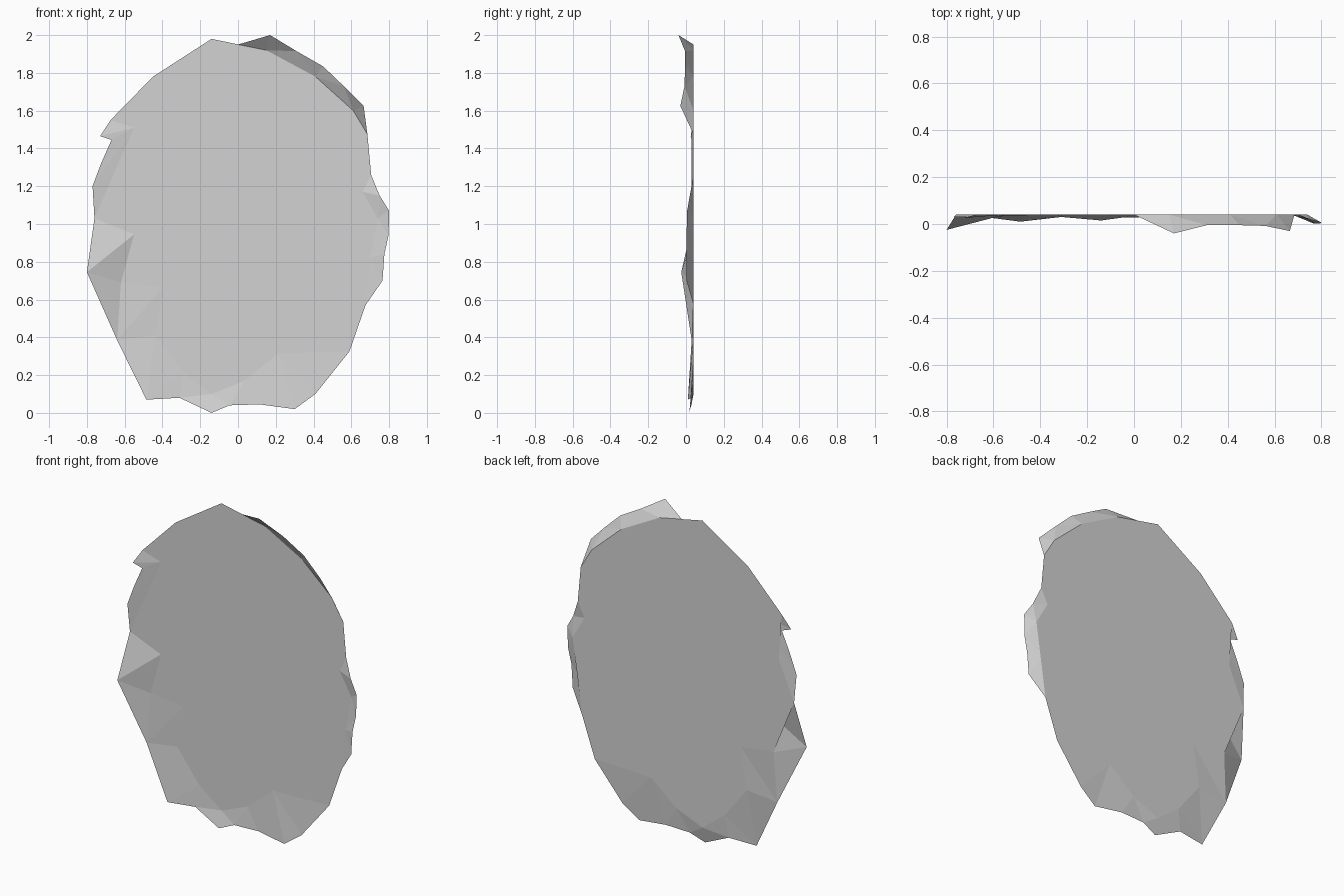
import bpy, bmesh
from mathutils import Vector

if "Cube" in bpy.data.objects:
    bpy.data.objects.remove(bpy.data.objects["Cube"])

BACK = 0.04  # depth of the flat middle of the sheet

# Torn rim sections: rim points (x, z, depth) and the fold points (x, z) inside them
top_right = ([(0, 1.95, BACK), (.17, 2.0, -.04), (.31, 1.915, -.005), (.45, 1.835, -.005),
              (.56, 1.73, -.008), (.665, 1.625, -.03), (.685, 1.475, BACK)],
             [(.15, 1.92), (.41, 1.78), (.61, 1.6)])
right = ([(.705, 1.26, BACK), (.75, 1.15, .02), (.8, 1.07, .006), (.797, .94, .003),
          (.775, .84, .001), (.765, .70, .003), (.675, .57, BACK)],
         [(.66, 1.17), (.74, 1.03), (.70, .82)])
bottom = ([(.59, .325, BACK), (.41, .10, .03), (.30, .02, .02), (.115, .045, .03),
           (-.045, .04, .028), (-.14, 0, .015), (-.31, .08, .03), (-.485, .07, .01),
           (-.64, .385, .03), (-.8, .745, -.025), (-.76, 1.03, BACK)],
          [(.21, .314), (.035, .17), (-.14, .1), (-.29, .215), (-.44, .41),
           (-.395, .667), (-.62, .69), (-.55, .945)])
left = ([(-.76, 1.03, BACK), (-.77, 1.2, .03), (-.725, 1.32, .03), (-.67, 1.445, .03),
         (-.73, 1.465, .025), (-.675, 1.55, BACK)],
        [(-.55, 1.51)])
top_left = [(-.45, 1.78, BACK), (-.14, 1.98, BACK)]

bm = bmesh.new()
verts = {}


def vert(p):
    """Shared vertex at (x, z, depth)."""
    x, z = p[:2]
    y = p[2] if len(p) > 2 else BACK
    if (x, z) not in verts:
        verts[(x, z)] = bm.verts.new((x, y, z))
    return verts[(x, z)]


def strip(rim, fold):
    """Join rim and fold with triangles, always taking the shorter diagonal."""
    a, b = [vert(p) for p in rim], [vert(p) for p in fold]
    i = j = 0
    while i < len(a) - 1 or j < len(b) - 1:
        step_rim = j == len(b) - 1 or (i < len(a) - 1 and
                   (a[i + 1].co - b[j].co).length <= (a[i].co - b[j + 1].co).length)
        if step_rim:
            bm.faces.new((a[i], a[i + 1], b[j]))
            i += 1
        else:
            bm.faces.new((a[i], b[j + 1], b[j]))
            j += 1
    return [a[0]] + b + [a[-1]]


# Bent rim, then the flat middle bounded by the fold line
loop = []
for section in (top_right, right, bottom, left):
    loop += [v for v in strip(*section) if v not in loop]
loop += [vert(p) for p in top_left]
middle = bm.faces.new(loop)
bmesh.ops.triangulate(bm, faces=[middle])

# Every face looks to the front
bm.normal_update()
for f in bm.faces:
    if f.normal.dot(Vector((0, -1, 0))) < 0:
        f.normal_flip()

mesh = bpy.data.meshes.new("ragged_sheet")
bm.to_mesh(mesh)
bm.free()
sheet = bpy.data.objects.new("ragged_sheet", mesh)
bpy.context.collection.objects.link(sheet)

mat = bpy.data.materials.new("light_grey")
mat.diffuse_color = (.65, .65, .65, 1)
mat.use_nodes = True
mat.node_tree.nodes["Principled BSDF"].inputs["Base Color"].default_value = mat.diffuse_color
mesh.materials.append(mat)
